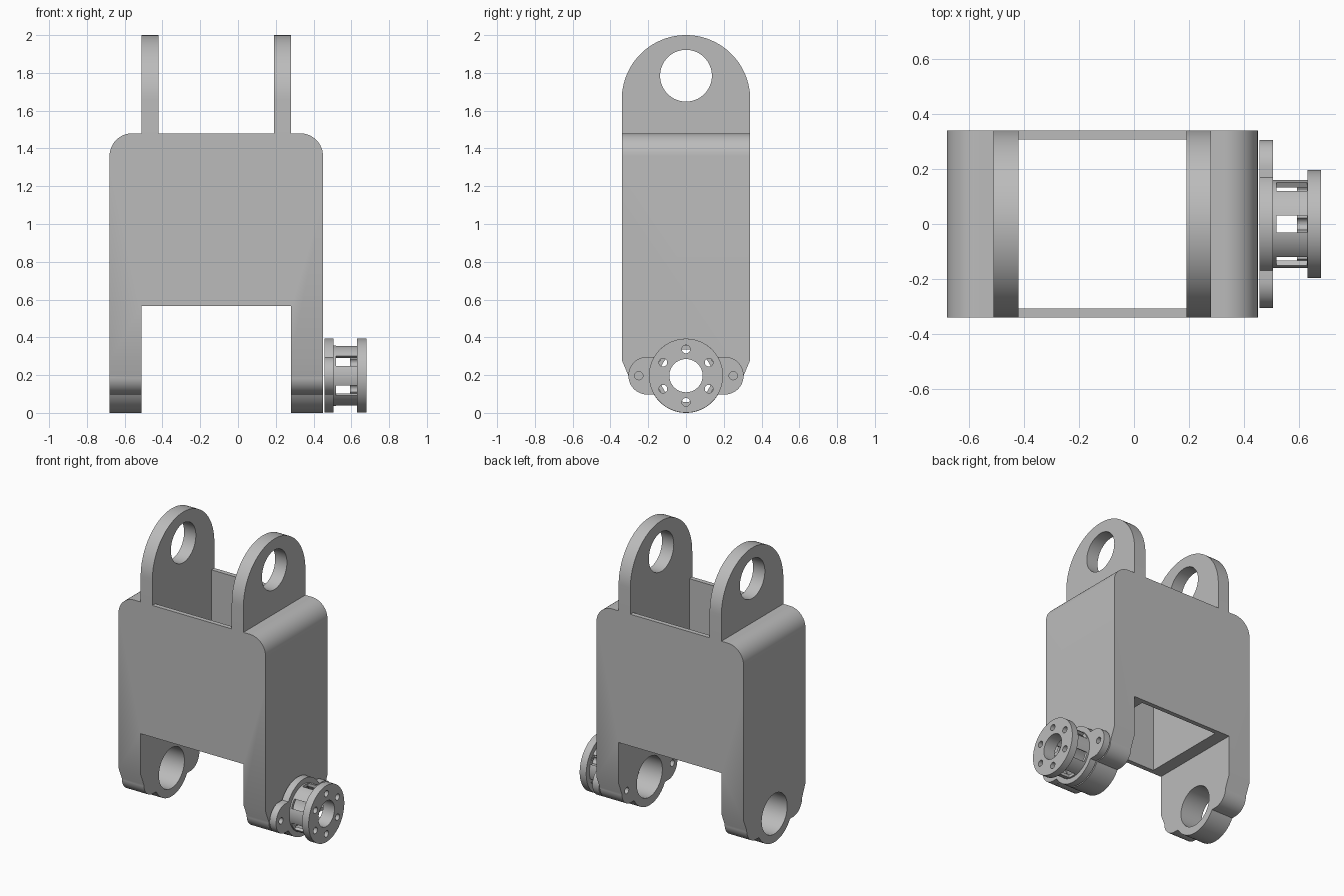
import bpy, bmesh
from math import sin, cos, radians, sqrt, degrees, asin
from mathutils import Matrix, Vector

if "Cube" in bpy.data.objects:
    bpy.data.objects.remove(bpy.data.objects["Cube"])

grey = bpy.data.materials.new("plain grey")
grey.use_nodes = True
colour = (0.5, 0.5, 0.5, 1)
grey.diffuse_color = colour
grey.node_tree.nodes["Principled BSDF"].inputs["Base Color"].default_value = colour

PIVOT = 0.197          # height of the lower axle
HUB_R = 0.196
LUG_R = 0.1
LUG_Y = 0.205


def arc(cx, cy, r, start, end, steps=24):
    return [(cx + r * cos(radians(start + (end - start) * i / steps)),
             cy + r * sin(radians(start + (end - start) * i / steps)))
            for i in range(steps + 1)]


def prism(name, outline, axis, lo, hi):
    """Extrude a 2D outline along x (outline is y,z) or y (outline is x,z)."""
    bm = bmesh.new()
    place = (lambda p, d: (d, p[0], p[1])) if axis == "x" else (lambda p, d: (p[0], d, p[1]))
    face = bm.faces.new([bm.verts.new(place(p, lo)) for p in outline])
    grown = bmesh.ops.extrude_face_region(bm, geom=[face])["geom"]
    shift = Vector(place((0, 0), hi - lo))
    bmesh.ops.translate(bm, vec=shift, verts=[v for v in grown if isinstance(v, bmesh.types.BMVert)])
    bmesh.ops.recalc_face_normals(bm, faces=bm.faces)
    mesh = bpy.data.meshes.new(name)
    bm.to_mesh(mesh)
    bm.free()
    mesh.materials.append(grey)
    obj = bpy.data.objects.new(name, mesh)
    bpy.context.collection.objects.link(obj)
    return obj


def rod(name, y, z, r, lo, hi, sides=64):
    return prism(name, arc(y, z, r, 0, 360, sides)[:-1], "x", lo, hi)


def box(name, x0, x1, y0, y1, z0, z1):
    return prism(name, [(y0, z0), (y1, z0), (y1, z1), (y0, z1)], "x", x0, x1)


def combine(target, tool, operation="DIFFERENCE"):
    """Apply a boolean and throw the tool away."""
    mod = target.modifiers.new("cut", "BOOLEAN")
    mod.operation, mod.object, mod.solver = operation, tool, "EXACT"
    bpy.context.view_layer.objects.active = target
    bpy.ops.object.modifier_apply(modifier=mod.name)
    bpy.data.objects.remove(tool)


def smooth(obj):
    bpy.ops.object.select_all(action="DESELECT")
    obj.select_set(True)
    bpy.context.view_layer.objects.active = obj
    bpy.ops.object.shade_smooth_by_angle(angle=radians(25))


# Bracket body: side outline crossed with front outline
lug_angle = degrees(asin(LUG_R / HUB_R))
side = [(0.34, 0.28)]
side += arc(LUG_Y, PIVOT, LUG_R, 0, -90, 12)
side += arc(0, PIVOT, PIVOT, -lug_angle, lug_angle - 180, 32)
side += arc(-LUG_Y, PIVOT, LUG_R, -90, -180, 12)
side += [(-0.34, 0.28)]
side += arc(0, 1.66, 0.34, 180, 0, 48)
body = prism("bracket_body", side, "x", -0.68, 0.45)

SHOULDER, FILLET = 1.48, 0.12
front = [(-0.68, -0.1)]
front += arc(-0.68 + FILLET, SHOULDER - FILLET, FILLET, 180, 90, 12)
front += [(-0.51, SHOULDER), (-0.51, 2.1), (-0.42, 2.1), (-0.42, SHOULDER)]
front += [(0.19, SHOULDER), (0.19, 2.1), (0.28, 2.1), (0.28, SHOULDER)]
front += arc(0.45 - FILLET, SHOULDER - FILLET, FILLET, 90, 0, 12)
front += [(0.45, -0.1), (0.28, -0.1), (0.28, 0.565), (-0.51, 0.565), (-0.51, -0.1)]
combine(body, prism("front_cutter", front, "y", -0.5, 0.5), "INTERSECT")

# Hollow centre, upper bores, lower bores and screw holes
combine(body, box("cavity", -0.42, 0.19, -0.308, 0.308, 0.4, 1.6))
combine(body, rod("upper_bore", 0, 1.785, 0.137, -0.9, 0.9))
combine(body, rod("lower_bore", 0, PIVOT, 0.14, -0.9, 0.9))
for s in (-1, 1):
    combine(body, rod("screw_hole", s * 0.25, PIVOT, 0.022, 0.2, 0.6, 20))
smooth(body)

# Lugged mounting plate
lugged = arc(0, PIVOT, HUB_R, lug_angle, 180 - lug_angle, 32)
lugged += arc(-LUG_Y, PIVOT, LUG_R, 90, 270, 24)
lugged += arc(0, PIVOT, HUB_R, 180 + lug_angle, 360 - lug_angle, 32)
lugged += arc(LUG_Y, PIVOT, LUG_R, -90, 90, 24)
plate = prism("mounting_plate", lugged, "x", 0.457, 0.506)
combine(plate, rod("plate_bore", 0, PIVOT, 0.14, 0.4, 0.7))
for s in (-1, 1):
    combine(plate, rod("screw_hole", s * 0.25, PIVOT, 0.022, 0.4, 0.6, 20))
smooth(plate)

# Slotted hub barrel with six windows
barrel = rod("hub_barrel", 0, PIVOT, 0.16, 0.506, 0.63)
combine(barrel, rod("barrel_bore", 0, PIVOT, 0.139, 0.4, 0.7))
for k in range(6):
    window = box("window", 0.518, 0.629, 0.125, 0.2, -0.031, 0.031)
    turn = Matrix.Rotation(radians(30 + 60 * k), 4, "X")
    window.data.transform(Matrix.Translation((0, 0, PIVOT)) @ turn)
    combine(barrel, window)
smooth(barrel)

# End disc with inner lip and six bolt holes
disc = rod("end_disc", 0, PIVOT, HUB_R, 0.63, 0.68)
combine(disc, rod("lip", 0, PIVOT, 0.137, 0.593, 0.65), "UNION")
combine(disc, rod("disc_bore", 0, PIVOT, 0.088, 0.4, 0.8))
for k in range(6):
    a = radians(30 + 60 * k)
    combine(disc, rod("bolt_hole", 0.14 * cos(a), PIVOT + 0.14 * sin(a), 0.022, 0.5, 0.8, 20))
smooth(disc)
